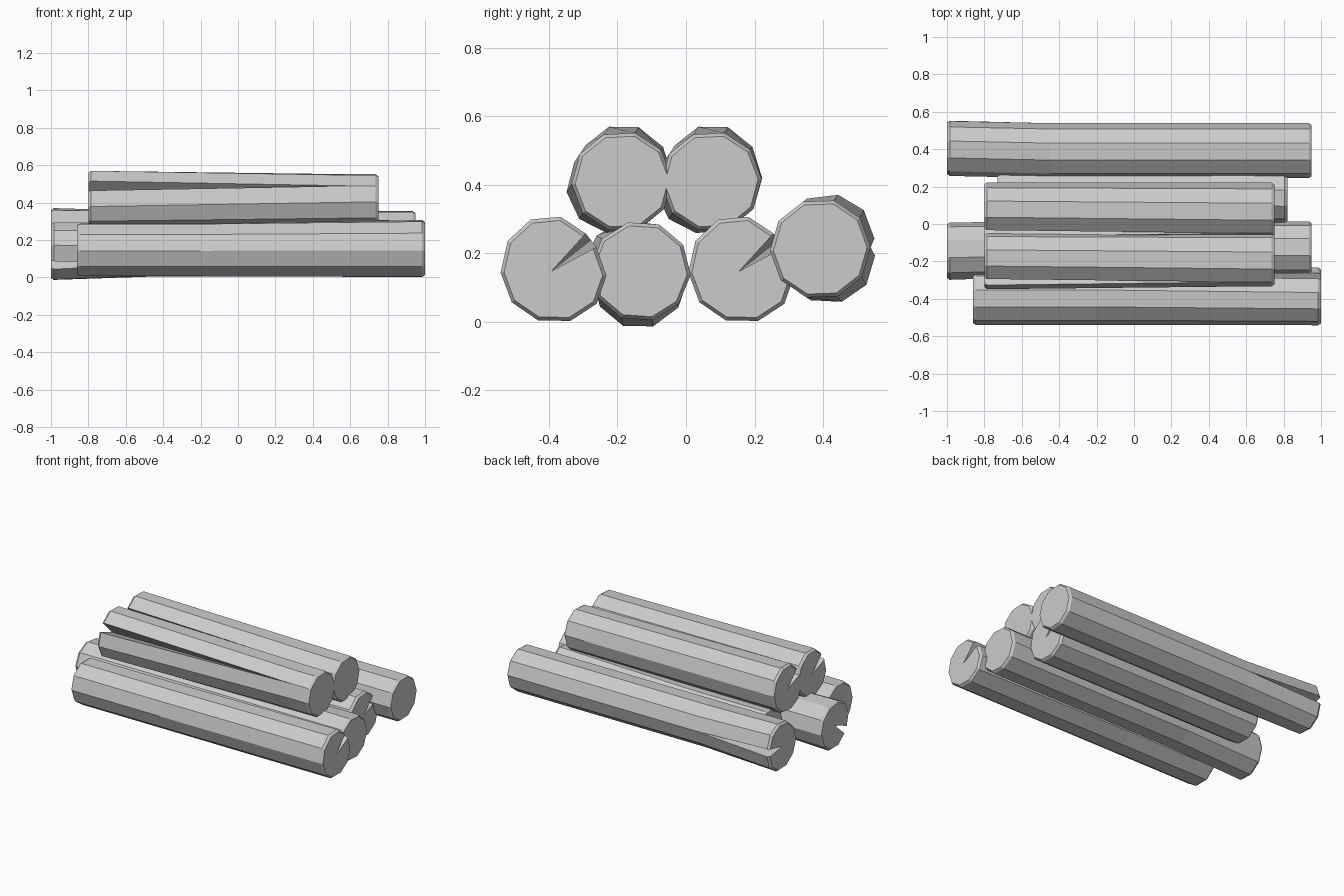
import bpy, bmesh, math
from mathutils import Vector

if "Cube" in bpy.data.objects:
    bpy.data.objects.remove(bpy.data.objects["Cube"], do_unlink=True)

SIDES = 10
RADIUS = 0.147
BEVEL = 0.015

wood = bpy.data.materials.new("grey_wood")
wood.use_nodes = True
GREY = (0.6, 0.6, 0.6, 1)
wood.diffuse_color = GREY
wood.node_tree.nodes["Principled BSDF"].inputs["Base Color"].default_value = GREY


def section(angle, spread, shift, scale):
    """Cross-section of a log; spread opens a wedge from the rim to the heart."""
    out = Vector((math.cos(angle), math.sin(angle)))
    side = Vector((-out.y, out.x))
    pts = []
    for i in range(SIDES + 1):
        t = math.tau * i / SIDES
        p = RADIUS * (out * math.cos(t) + side * math.sin(t))
        # lips of the split move apart, fading to nothing opposite it
        push = spread * (1 + math.cos(t)) / 2
        p += side * push * (1 if i < SIDES / 2 else -1 if i > SIDES / 2 else 0)
        pts.append(p * scale + out * shift)
    pts.append(out * shift if spread else pts[0].copy())
    return pts


def make_log(name, x0, x1, y, z, split_end, angle, length, spread=0.025, shift=0.0):
    """Log along x, split open at one end (+1 or -1) over the given length."""
    angle = math.radians(angle)
    closed, opened = (x0, x1) if split_end > 0 else (x1, x0)
    s = split_end
    rings = [
        (closed, 0, 0, 0.93),
        (closed + s * BEVEL, 0, 0, 1),
        (opened - s * length, 0, 0, 1),
        (opened - s * BEVEL, spread, shift, 1),
        (opened, spread, shift, 0.93),
    ]
    bm = bmesh.new()
    loops = []
    for x, w, move, scale in rings:
        pts = section(angle, w, move, scale)
        loops.append([bm.verts.new((x, y + p.x, z + p.y)) for p in pts])
    n = SIDES + 2
    for a, b in zip(loops, loops[1:]):
        for i in range(n):
            j = (i + 1) % n
            bm.faces.new((a[i], a[j], b[j], b[i]))
    bm.faces.new(loops[0][:SIDES])
    bm.faces.new(loops[-1])
    bmesh.ops.remove_doubles(bm, verts=bm.verts, dist=0.0005)
    bmesh.ops.recalc_face_normals(bm, faces=bm.faces)
    mesh = bpy.data.meshes.new(name)
    bm.to_mesh(mesh)
    bm.free()
    mesh.materials.append(wood)
    obj = bpy.data.objects.new(name, mesh)
    bpy.context.collection.objects.link(obj)


# bottom row
make_log("front_log", -0.86, 1.0, -0.393, 0.148, 1, 38, 1.2)
make_log("inner_front_log", -1.0, 0.95, -0.133, 0.148, -1, 212, 0.55, shift=0.008)
make_log("inner_back_log", -0.73, 0.82, 0.155, 0.148, 1, 38, 1.0)
make_log("back_log", -1.0, 0.95, 0.392, 0.213, -1, 2, 0.55, shift=0.012)

# top pair
for name, y in (("top_front_log", -0.187), ("top_back_log", 0.074)):
    make_log(name, -0.8, 0.75, y, 0.41, -1, 147, 1.4, spread=0.03)
